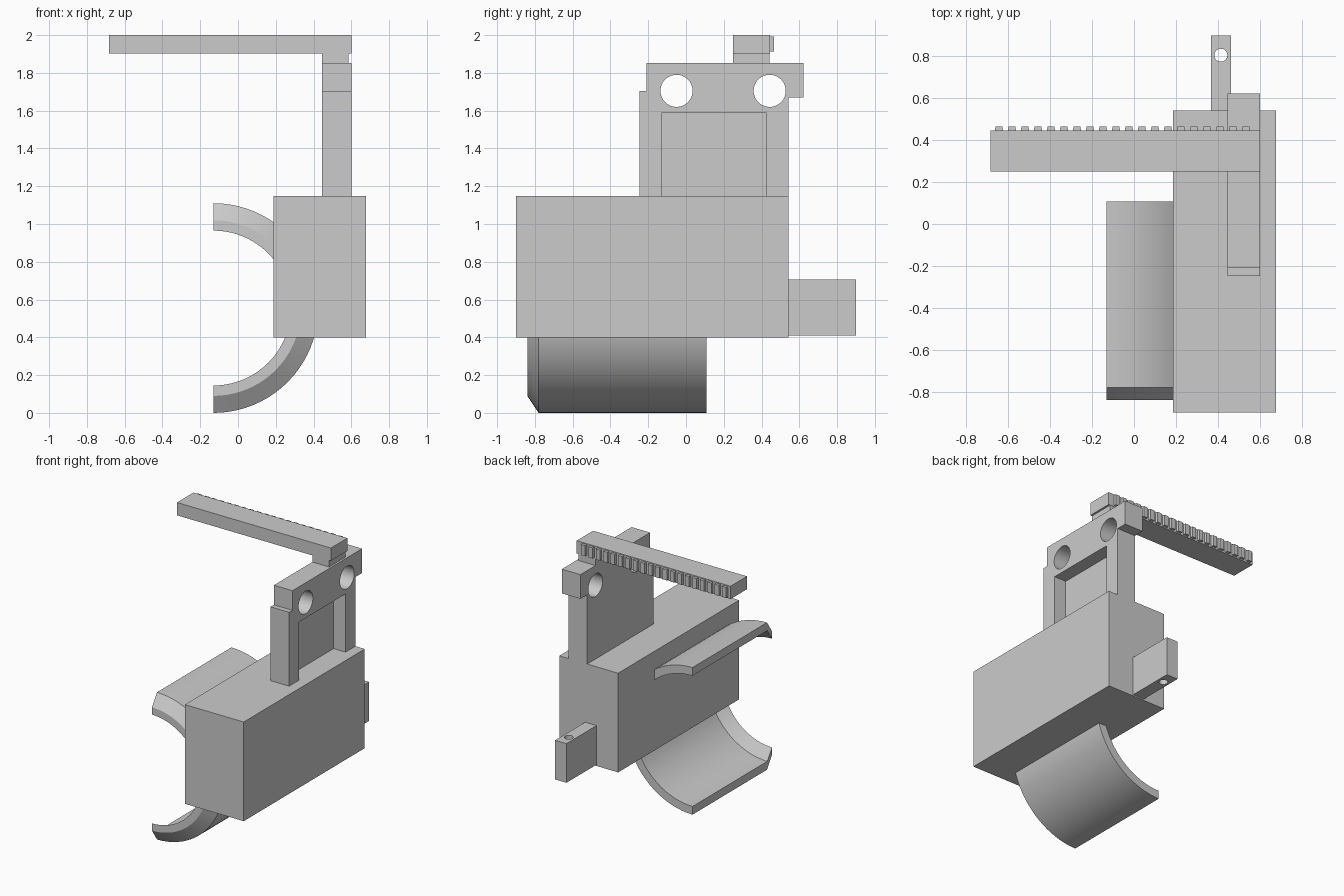
import bpy, bmesh, math
from mathutils import Vector

if "Cube" in bpy.data.objects:
    bpy.data.objects.remove(bpy.data.objects["Cube"], do_unlink=True)

grey = bpy.data.materials.new("plain grey")
grey.use_nodes = True
COLOUR = (0.6, 0.6, 0.6, 1)
grey.diffuse_color = COLOUR
grey.node_tree.nodes["Principled BSDF"].inputs["Base Color"].default_value = COLOUR


def finish(name, bm):
    bmesh.ops.recalc_face_normals(bm, faces=bm.faces)
    mesh = bpy.data.meshes.new(name)
    bm.to_mesh(mesh)
    bm.free()
    mesh.materials.append(grey)
    obj = bpy.data.objects.new(name, mesh)
    bpy.context.collection.objects.link(obj)
    return obj


def select(obj):
    bpy.ops.object.select_all(action="DESELECT")
    obj.select_set(True)
    bpy.context.view_layer.objects.active = obj


def prism(name, points, push):
    """Extrude a flat outline along a vector."""
    bm = bmesh.new()
    face = bm.faces.new([bm.verts.new(p) for p in points])
    out = bmesh.ops.extrude_face_region(bm, geom=[face], use_keep_orig=True)
    verts = [g for g in out["geom"] if isinstance(g, bmesh.types.BMVert)]
    bmesh.ops.translate(bm, verts=verts, vec=push)
    return finish(name, bm)


def box(name, x, y, z):
    corners = [(x[0], y[0], z[0]), (x[1], y[0], z[0]), (x[1], y[1], z[0]), (x[0], y[1], z[0])]
    return prism(name, corners, (0, 0, z[1] - z[0]))


def cylinder(name, centre, radius, push):
    axis = Vector(push).normalized()
    u = axis.orthogonal().normalized()
    v = axis.cross(u)
    turns = [math.tau * i / 48 for i in range(48)]
    ring = [Vector(centre) + radius * (u * math.cos(a) + v * math.sin(a)) for a in turns]
    return prism(name, ring, push)


def cut(obj, cutter):
    mod = obj.modifiers.new("cut", "BOOLEAN")
    mod.operation = "DIFFERENCE"
    mod.solver = "EXACT"
    mod.object = cutter
    select(obj)
    bpy.ops.object.modifier_apply(modifier=mod.name)
    bpy.data.objects.remove(cutter, do_unlink=True)


def smooth(obj):
    select(obj)
    bpy.ops.object.shade_smooth_by_angle(angle=math.radians(30))


# Main housing
box("housing", (0.187, 0.678), (-0.9, 0.542), (0.4, 1.148))

# Upright plate with front step, rear lip, pocket and two holes
X0, X1 = 0.445, 0.6
outline = [(-0.247, 1.148), (0.542, 1.148), (0.542, 1.67), (0.622, 1.67),
           (0.622, 1.853), (-0.208, 1.853), (-0.208, 1.705), (-0.247, 1.705)]
upright = prism("upright_plate", [(X0, y, z) for y, z in outline], (X1 - X0, 0, 0))
cut(upright, box("pocket_cutter", (X1 - 0.1, X1 + 0.1), (-0.13, 0.425), (1.1, 1.587)))
for y in (-0.05, 0.443):
    cut(upright, cylinder("hole_cutter", (X0 - 0.1, y, 1.705), 0.085, (0.4, 0, 0)))
smooth(upright)

# Toothed arm on its short post
box("arm_post", (X0, 0.585), (0.25, 0.443), (1.85, 1.905))
box("arm", (-0.684, X1), (0.25, 0.445), (1.903, 2.0))
profile = [(-0.663, 0.44), (-0.661, 0.465), (-0.627, 0.465), (-0.625, 0.44)]
teeth = prism("arm_teeth", [(x, y, 1.912) for x, y in profile], (0, 0, 0.08))
array = teeth.modifiers.new("row", "ARRAY")
array.count = 20
array.use_relative_offset = False
array.use_constant_offset = True
array.constant_offset_displace = (0.062, 0, 0)
select(teeth)
bpy.ops.object.modifier_apply(modifier=array.name)

# Rear tab with a vertical pin hole
tab = box("rear_tab", (0.367, 0.462), (0.53, 0.9), (0.41, 0.705))
cut(tab, cylinder("pin_cutter", (0.414, 0.805, 0.3), 0.031, (0, 0, 0.5)))
smooth(tab)

# Thin half-round cuff whose front rim turns inward
section = [(0.41, -0.84), (0.465, -0.84), (0.555, -0.78), (0.555, 0.108),
           (0.493, 0.108), (0.493, -0.783)]
STEPS = 40
bm = bmesh.new()
rings = []
for i in range(STEPS + 1):
    a = math.pi * (i / STEPS - 0.5)
    rings.append([bm.verts.new((-0.13 + r * math.cos(a), y, 0.555 + r * math.sin(a)))
                  for r, y in section])
for a, b in zip(rings, rings[1:]):
    for k in range(len(section)):
        n = (k + 1) % len(section)
        bm.faces.new((a[k], a[n], b[n], b[k]))
bm.faces.new(rings[0])
bm.faces.new(rings[-1])
smooth(finish("cuff", bm))
